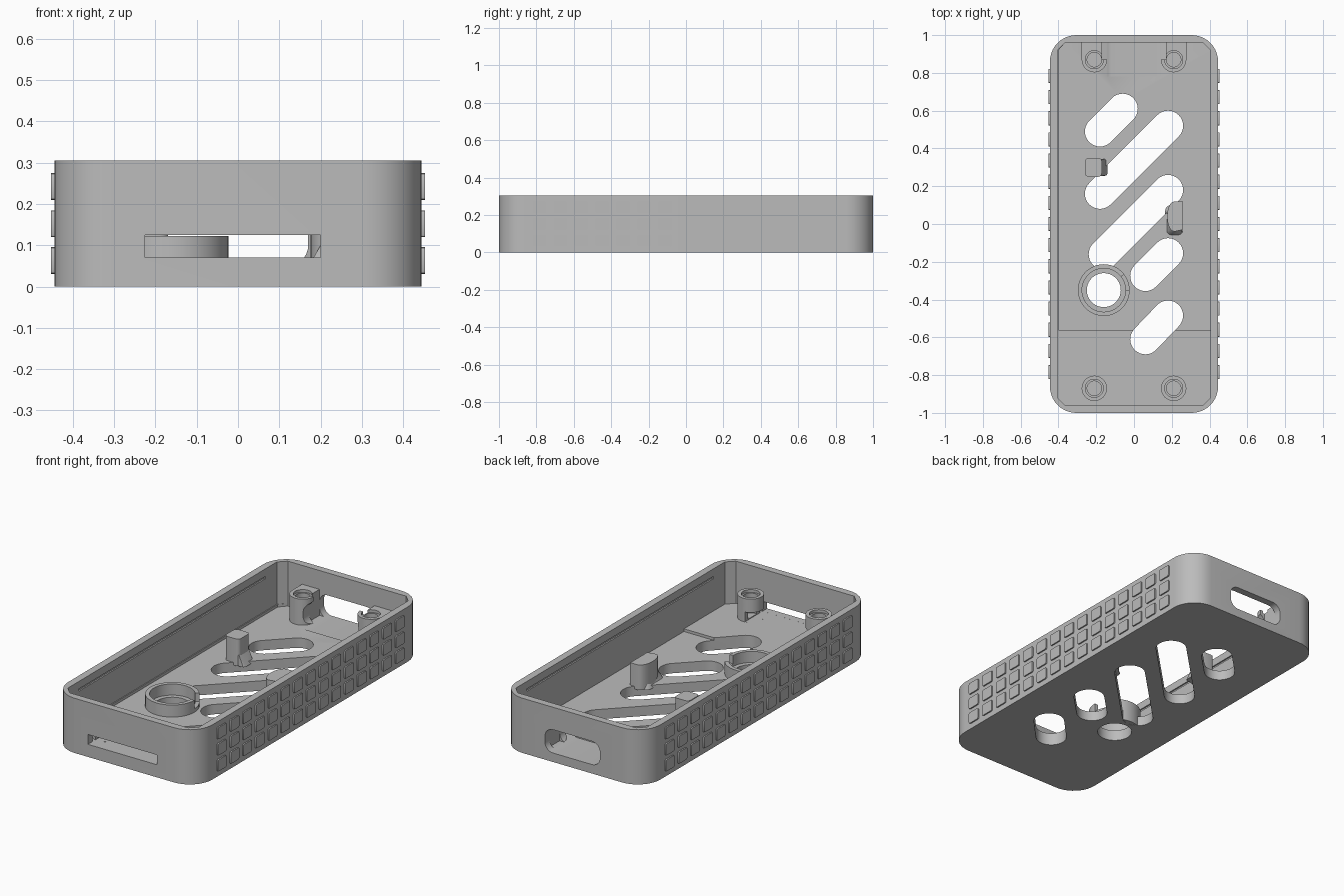
import bpy, bmesh, math
from mathutils import Matrix

if "Cube" in bpy.data.objects:
    bpy.data.objects.remove(bpy.data.objects["Cube"])

grey = bpy.data.materials.new("matte grey")
grey.diffuse_color = (0.5, 0.5, 0.5, 1)
grey.use_nodes = True
grey.node_tree.nodes["Principled BSDF"].inputs["Base Color"].default_value = grey.diffuse_color


def finish(bm, name):
    bmesh.ops.recalc_face_normals(bm, faces=bm.faces)
    me = bpy.data.meshes.new(name)
    bm.to_mesh(me)
    bm.free()
    ob = bpy.data.objects.new(name, me)
    bpy.context.collection.objects.link(ob)
    me.materials.append(grey)
    return ob


def prism(name, pts, z0, z1):
    """Extrude an outline in the xy plane from z0 to z1."""
    bm = bmesh.new()
    f = bm.faces.new([bm.verts.new((x, y, z0)) for x, y in pts])
    r = bmesh.ops.extrude_face_region(bm, geom=[f])
    bmesh.ops.translate(bm, vec=(0, 0, z1 - z0),
                        verts=[v for v in r["geom"] if isinstance(v, bmesh.types.BMVert)])
    return finish(bm, name)


def rect(x0, x1, y0, y1, r=0.0, n=8):
    """Rectangle outline with rounded corners (n = 1 gives chamfers)."""
    if r == 0:
        return [(x0, y0), (x1, y0), (x1, y1), (x0, y1)]
    pts = []
    for cx, cy, a in ((x1 - r, y1 - r, 0), (x0 + r, y1 - r, 90),
                      (x0 + r, y0 + r, 180), (x1 - r, y0 + r, 270)):
        for i in range(n + 1):
            t = math.radians(a + 90 * i / n)
            pts.append((cx + r * math.cos(t), cy + r * math.sin(t)))
    return pts


def circle(cx, cy, r, n=40):
    return [(cx + r * math.cos(math.tau * i / n), cy + r * math.sin(math.tau * i / n))
            for i in range(n)]


def capsule(ax, ay, bx, by, r, n=16):
    """Slot outline between two end centres."""
    d = math.atan2(by - ay, bx - ax)
    pts = []
    for cx, cy, s in ((bx, by, d - math.pi / 2), (ax, ay, d + math.pi / 2)):
        for i in range(n + 1):
            t = s + math.pi * i / n
            pts.append((cx + r * math.cos(t), cy + r * math.sin(t)))
    return pts


def box(x0, x1, y0, y1, z0, z1):
    return prism("cutter", rect(x0, x1, y0, y1), z0, z1)


def boolean(ob, tools, op="DIFFERENCE"):
    """Apply each tool to the object, then remove the tool."""
    bpy.context.view_layer.objects.active = ob
    for t in tools:
        t.hide_render = True
        m = ob.modifiers.new("cut", "BOOLEAN")
        m.operation, m.solver, m.object = op, "EXACT", t
        bpy.ops.object.modifier_apply(modifier=m.name)
        bpy.data.objects.remove(t)
    return ob


def port_cutter():
    """Rounded opening through the back wall, reaching into the posts."""
    ob = prism("cutter", rect(-0.17, 0.17, 0.05, 0.18, 0.05), -1.1, -0.78)
    ob.data.transform(Matrix.Rotation(math.pi / 2, 4, "X"))
    return ob


def slit_cutter():
    return box(-0.225, 0.2, -1.1, -0.78, 0.0702, 0.125)


FLOOR, STEP, TOP = 0.055, 0.07, 0.305
RX, RY = -0.16, -0.35

# Tray body: cavity with a raised floor at the front
case = prism("case", rect(-0.445, 0.445, -1, 1, 0.14, 10), 0, TOP)
boolean(case, [
    prism("cutter", rect(-0.405, 0.405, -0.96, 0.96, 0.04, 1), STEP, 0.4),
    prism("cutter", [(-0.4, -0.56), (0.405, -0.56), (0.405, 0.92), (0.365, 0.96),
                     (-0.365, 0.96), (-0.4, 0.92)], FLOOR, 0.2),
])
# Diagonal floor vents
vents = [(-0.18, 0.49, -0.06, 0.61), (-0.18, 0.16, 0.18, 0.52), (-0.16, -0.16, 0.18, 0.18),
         (0.06, -0.275, 0.18, -0.155), (0.06, -0.61, 0.18, -0.485)]
boolean(case, [prism("cutter", capsule(*v, 0.08), -0.1, 0.2) for v in vents])
# Lid grooves along the inner walls, and the end openings
boolean(case, [box(-0.413, 0.413, -0.82, 0.82, 0.25, 0.263), slit_cutter(), port_cutter()])
# Hole in the floor under the ring
boolean(case, [prism("cutter", circle(RX, RY, 0.09), -0.1, 0.2)])

# Raised ring with inner ledge and a gap on one side
ring = prism("ring_holder", circle(RX, RY, 0.137, 48), 0.001, 0.122)
gap = [(RX + r * math.cos(math.radians(a)), RY + r * math.sin(math.radians(a)))
       for r, a in ((0.1, 0), (0.2, 0), (0.2, 38), (0.1, 38))]
boolean(ring, [
    prism("cutter", circle(RX, RY, 0.115, 48), 0.06, 0.3),
    prism("cutter", circle(RX, RY, 0.09), -0.1, 0.2),
    prism("cutter", gap, 0.075, 0.3),
])

# Screw posts: round at the front, joined to the wall at the back
for side, s in (("left", -1), ("right", 1)):
    x = 0.21 * s
    for end, y in (("front", -0.87), ("back", 0.87)):
        post = prism(f"{end}_{side}_post", circle(x, y, 0.067), 0.04, 0.2)
        if end == "back":
            boolean(post, [box(x - 0.067, x + 0.067, y, 0.97, 0.04, 0.2)], "UNION")
            a, b = sorted((0, 0.17 * s))
            boolean(post, [box(a, b, 0.87, 0.96, FLOOR, 0.3)])
        boolean(post, [prism("cutter", circle(x, y, 0.038), 0.075, 0.3),
                       prism("cutter", circle(x, y, 0.048), 0.185, 0.3),
                       slit_cutter() if end == "front" else port_cutter()])

# Support pegs with a sloping foot
prism("left_peg", rect(-0.26, -0.17, 0.25, 0.35, 0.02, 4), 0.04, 0.19)
prism("right_peg", [(0.26, -0.03)] + [(0.215 + 0.04 * math.cos(t), 0.04 + 0.08 * math.sin(t))
      for t in [math.radians(270 - 18 * i) for i in range(11)]] + [(0.26, 0.12)], 0.04, 0.18)


def foot(name, pts, axis_pts):
    """Wedge running from the first outline at the floor to the second higher up."""
    bm = bmesh.new()
    for z, p in ((0.04, pts), (0.1, axis_pts)):
        for x, y in p:
            bm.verts.new((x, y, z))
    bmesh.ops.convex_hull(bm, input=bm.verts)
    return finish(bm, name)


foot("left_peg_foot", rect(-0.2, -0.14, 0.255, 0.345, 0.015, 3),
     rect(-0.2, -0.172, 0.255, 0.345))
foot("right_peg_foot", rect(0.165, 0.258, -0.065, 0.1, 0.03, 4),
     rect(0.2, 0.255, -0.035, 0.08))

# Grip pads in a grid on both sides
bm = bmesh.new()
for s in (-1, 1):
    for col in range(15):
        for z in (0.063, 0.152, 0.242):
            m = (Matrix.Translation((0.446 * s, (col - 7) * 0.112, z))
                 @ Matrix.Diagonal((0.013, 0.075, 0.065, 1)))
            bmesh.ops.create_cube(bm, size=1, matrix=m)
edges = [e for e in bm.edges if abs(e.verts[0].co.x - e.verts[1].co.x) > 0.005]
bmesh.ops.bevel(bm, geom=edges, offset=0.007, segments=2, profile=0.5, affect="EDGES")
finish(bm, "side_grip_pads")

# Smooth round surfaces, keep edges sharp
for ob in bpy.context.scene.objects:
    ob.select_set(True)
bpy.context.view_layer.objects.active = case
bpy.ops.object.shade_smooth_by_angle(angle=math.radians(30))
